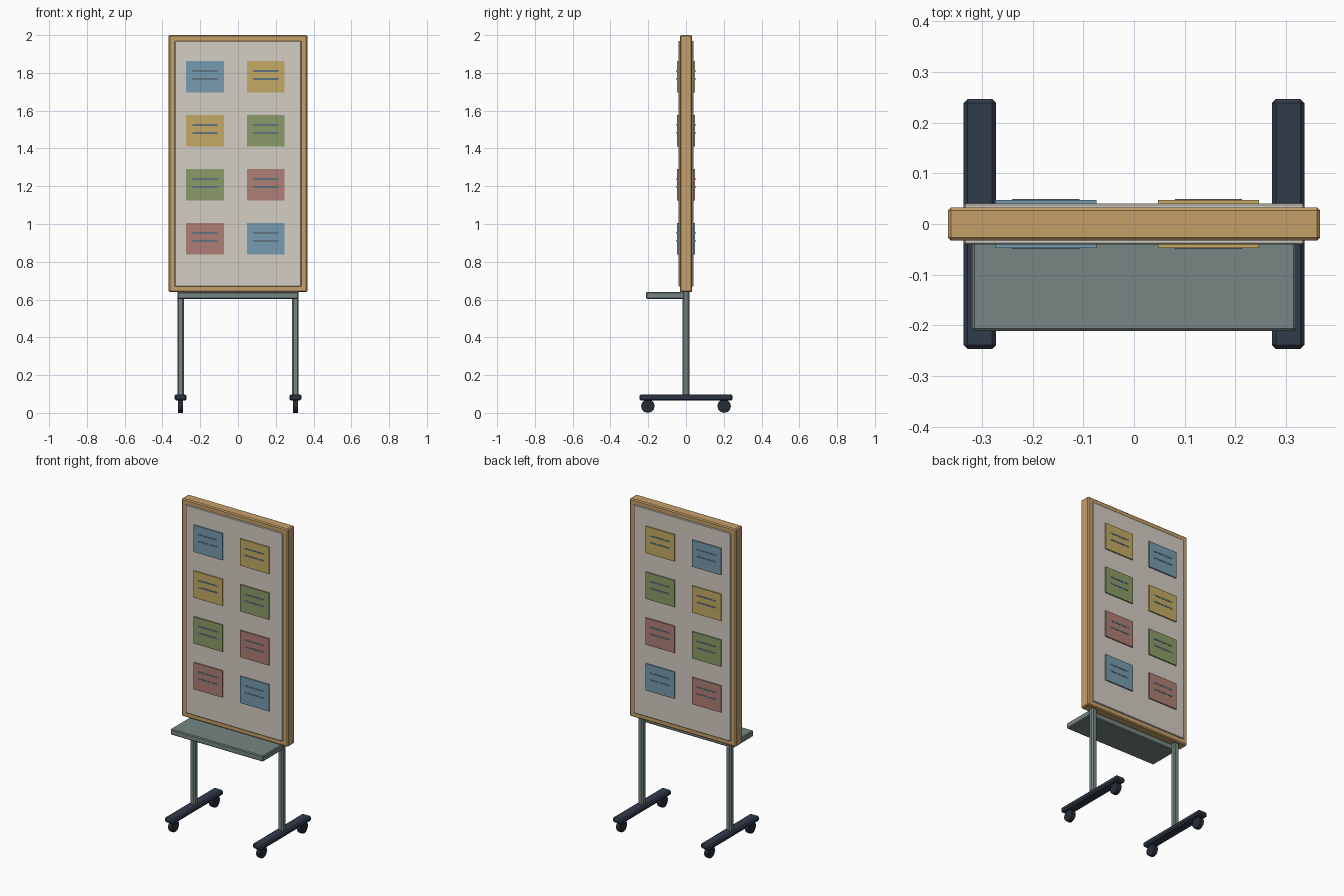
import bpy, math

if "Cube" in bpy.data.objects:
    bpy.data.objects.remove(bpy.data.objects["Cube"])


def material(name, r, g, b):
    m = bpy.data.materials.new(name)
    m.diffuse_color = (r, g, b, 1)
    m.use_nodes = True
    m.node_tree.nodes["Principled BSDF"].inputs["Base Color"].default_value = m.diffuse_color
    return m


WOOD = material("wood", .56, .35, .14)
PANEL = material("panel_white", .66, .62, .55)
METAL = material("grey_metal", .18, .24, .23)
NAVY = material("dark_navy", .030, .045, .070)
RUBBER = material("rubber", .018, .026, .036)
INK = material("ink", .12, .17, .22)
BLUE = material("blue_paper", .18, .33, .42)
YELLOW = material("yellow_paper", .55, .41, .13)
GREEN = material("green_paper", .26, .33, .14)
RED = material("red_paper", .43, .21, .18)


def box(name, center, size, mat, bevel=0):
    bpy.ops.mesh.primitive_cube_add(size=1, location=center)
    o = bpy.context.object
    o.name = name
    o.scale = size
    bpy.ops.object.transform_apply(location=False, rotation=False, scale=True)
    o.data.materials.append(mat)
    if bevel:
        b = o.modifiers.new("bevel", 'BEVEL')
        b.width, b.segments = bevel, 1
    return o


def wheel(name, center, radius, width, mat):
    bpy.ops.mesh.primitive_cylinder_add(vertices=12, radius=radius, depth=width,
                                        location=center, rotation=(0, math.pi / 2, 0))
    o = bpy.context.object
    o.name = name
    o.data.materials.append(mat)


# Board: wooden slab with a pale panel on each face
box("board_frame", (0, 0, 1.32), (0.734, 0.066, 1.36), WOOD, 0.006)
for side, face in ((-1, "front"), (1, "back")):
    box(f"{face}_panel", (0, side * 0.034, 1.32), (0.67, 0.012, 1.30), PANEL, 0.003)

    # Note cards in a 2 x 4 grid, each with two printed rules
    colours = [BLUE, YELLOW, GREEN, RED]
    for row in range(4):
        for col, x in enumerate((-0.174, 0.147)):
            z = 1.779 - row * 0.286
            box(f"{face}_card", (x, side * 0.0435, z), (0.2, 0.008, 0.167),
                colours[(row + col) % 4])
            for dz in (0.031, -0.011):
                box(f"{face}_card_rule", (x, side * 0.0475, z + dz),
                    (0.133, 0.003, 0.009), INK)

# Tray below the board
box("tray", (0, -0.11, 0.622), (0.64, 0.203, 0.036), METAL, 0.005)

# Legs, feet and casters, left and right
for s, label in ((-1, "left"), (1, "right")):
    box(f"{label}_leg", (s * 0.304, 0, 0.368), (0.035, 0.035, 0.556), METAL, 0.007)
    box(f"{label}_foot", (s * 0.304, 0, 0.082), (0.064, 0.494, 0.032), NAVY, 0.008)
    for y in (-0.202, 0.202):
        wheel(f"{label}_caster", (s * 0.304, y, 0.036), 0.036, 0.026, RUBBER)
